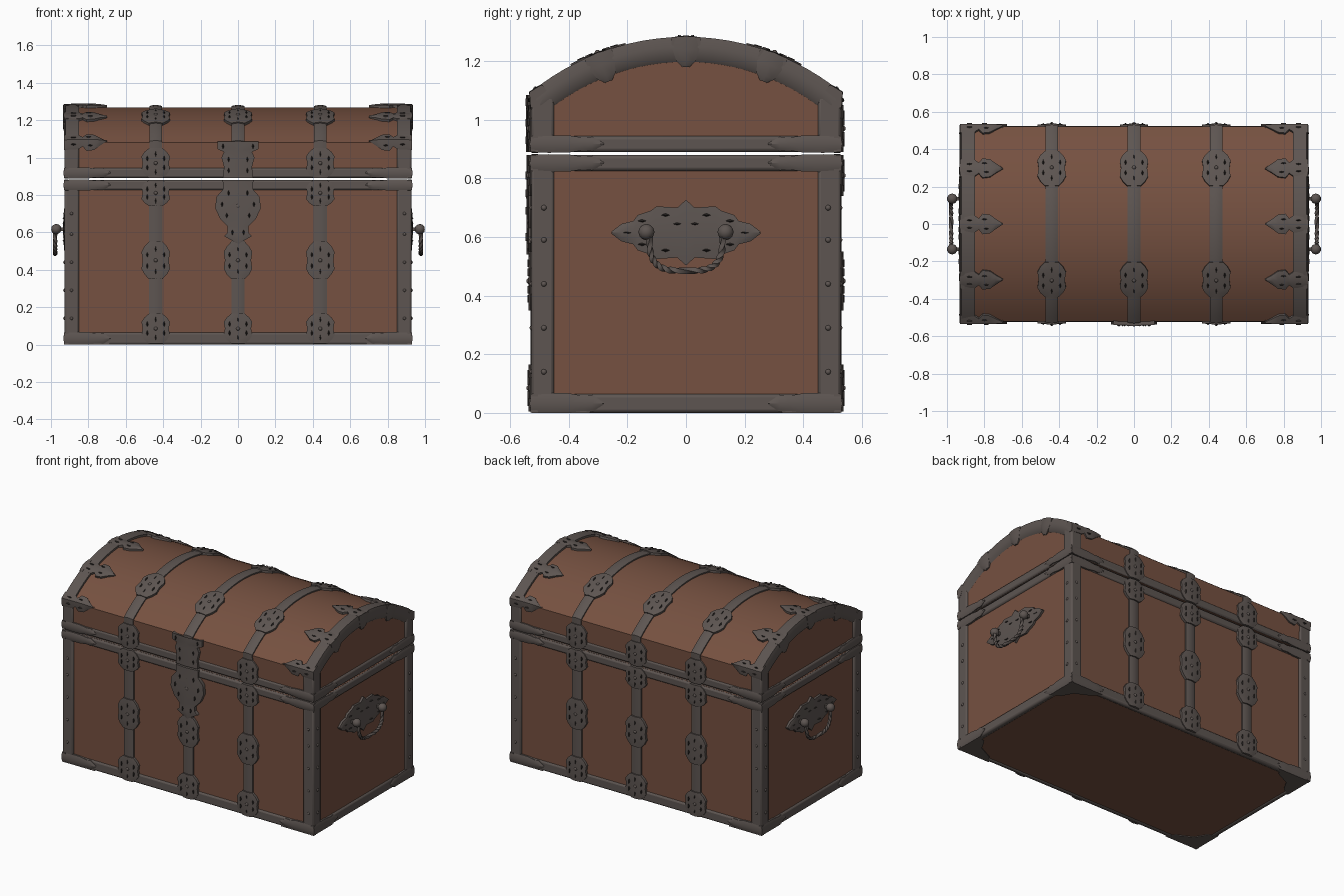
import bpy, bmesh, math
from mathutils import Matrix, Vector

cube = bpy.data.objects.get("Cube")
if cube:
    bpy.data.objects.remove(cube, do_unlink=True)


def material(name, rgb):
    m = bpy.data.materials.new(name)
    m.use_nodes = True
    m.diffuse_color = (*rgb, 1)
    m.node_tree.nodes["Principled BSDF"].inputs["Base Color"].default_value = (*rgb, 1)
    return m


WOOD = material("red brown wood", (0.18, 0.082, 0.052))
IRON = material("dull iron", (0.11, 0.091, 0.083))
DARK = material("dark iron", (0.03, 0.025, 0.023))

# Half sizes and the circle of the domed lid
X, Y, R = 0.93, 0.53, 0.834
BODY_TOP, LID, WALL = 0.88, 0.89, 0.2
ANGLE = math.asin(Y / R)
CENTRE = LID + WALL - R * math.cos(ANGLE)
TOTAL = 2 * WALL + 2 * ANGLE * R


def loft(bm, rings):
    rows = [[bm.verts.new(p) for p in ring] for ring in rings]
    n = len(rows[0])
    for a, b in zip(rows, rows[1:]):
        for i in range(n):
            j = (i + 1) % n
            bm.faces.new((a[i], a[j], b[j], b[i]))
    bm.faces.new(rows[0])
    bm.faces.new(rows[-1])


def ribbon(bm, place, stations, v0=0.0):
    """Raised plate: stations are (position, half width, lift)."""
    loft(bm, [[place(t, v0 + k * w, h) for k, h in
               ((-1, -0.025), (-1, lift - 0.003), (-0.7, lift), (0, lift + 0.004),
                (0.7, lift), (1, lift - 0.003), (1, -0.025))]
              for t, w, lift in stations])


def spots(bm, place, points, lift):
    for t, v in points:
        ribbon(bm, place, [(t - 0.013, 0.001, lift), (t, 0.006, lift), (t + 0.013, 0.001, lift)], v)


def box(bm, lo, hi):
    lo, hi = Vector(lo), Vector(hi)
    bmesh.ops.create_cube(bm, size=1, matrix=Matrix.Translation((lo + hi) / 2)
                          @ Matrix.Diagonal((*(hi - lo), 1)))


def ball(bm, centre, r):
    bmesh.ops.create_icosphere(bm, subdivisions=2, radius=r, matrix=Matrix.Translation(centre))


def finish(bm, name, mat, bevel=0, angle=35):
    bmesh.ops.recalc_face_normals(bm, faces=bm.faces)
    mesh = bpy.data.meshes.new(name)
    bm.to_mesh(mesh)
    bm.free()
    mesh.materials.append(mat)
    ob = bpy.data.objects.new(name, mesh)
    bpy.context.collection.objects.link(ob)
    if bevel:
        mod = ob.modifiers.new("rounded edges", "BEVEL")
        mod.width, mod.segments = bevel, 2
    bpy.ops.object.select_all(action="DESELECT")
    ob.select_set(True)
    bpy.context.view_layer.objects.active = ob
    bpy.ops.object.shade_smooth_by_angle(angle=math.radians(angle))
    return ob


def lid_point(s, off):
    """Point on the lid outline, measured from the front lower edge."""
    if s < WALL:
        return -Y - off, LID + s
    if s > TOTAL - WALL:
        return Y + off, LID + TOTAL - s
    a = (s - WALL) / R - ANGLE
    return (R + off) * math.sin(a), CENTRE + (R + off) * math.cos(a)


# Wooden body and domed lid
bm = bmesh.new()
box(bm, (-X + 0.015, -Y + 0.015, 0.005), (X - 0.015, Y - 0.015, BODY_TOP))
finish(bm, "chest_body", WOOD)

ARC = [WALL + 2 * ANGLE * R * i / 24 for i in range(25)]
bm = bmesh.new()
outline = [lid_point(s, -0.013) for s in [0.0] + ARC + [TOTAL]]
loft(bm, [[(x, y, z) for y, z in outline] for x in (-X + 0.015, X - 0.015)])
finish(bm, "domed_lid", WOOD, angle=30)

# Edge rails and corner posts
rails, posts = bmesh.new(), bmesh.new()
LEVELS = [(0, 0.065), (0.825, BODY_TOP), (LID, 0.945)]
for z0, z1 in LEVELS:
    for k in (-1, 1):
        ya, yb = sorted((k * 0.525, k * 0.49))
        box(rails, (-X + 0.005, ya, z0), (X - 0.005, yb, z1))
        xa, xb = sorted((k * 0.925, k * 0.89))
        box(rails, (xa, -Y + 0.005, z0), (xb, Y - 0.005, z1))
for sx in (-1, 1):
    for sy in (-1, 1):
        xs, ys = sorted((sx * 0.928, sx * 0.85)), sorted((sy * 0.528, sy * 0.45))
        for z0, z1 in ((0.003, BODY_TOP), (LID, LID + WALL - 0.01)):
            box(posts, (xs[0], ys[0], z0), (xs[1], ys[1], z1))
finish(rails, "edge_rails", IRON, bevel=0.012)
finish(posts, "corner_posts", IRON, bevel=0.01)

# Leaf sleeves over the rail ends, and corner plates underneath
bm = bmesh.new()
SLEEVE = [(0, 0.033), (0.06, 0.036), (0.13, 0.035), (0.18, 0.026), (0.21, 0.03), (0.25, 0.003)]
for sx in (-1, 1):
    for sy in (-1, 1):
        for z0, z1 in LEVELS:
            mid = (z0 + z1) / 2
            def long_side(t, v, h):
                return sx * (X - t), sy * (Y + h), max(mid + v, 0.001)
            def short_side(t, v, h):
                return sx * (X + h), sy * (Y - t), max(mid + v, 0.001)
            for place in (long_side, short_side):
                half = (z1 - z0) / 2 / 0.033
                ribbon(bm, place, [(t, w * half, 0) for t, w in SLEEVE])
        tri = [(0, 0), (0.24, 0), (0.2, 0.05), (0.1, 0.1), (0.06, 0.17), (0, 0.2)]
        loft(bm, [[(sx * (X - 0.003 - a), sy * (Y - 0.003 - b), z) for a, b in tri] for z in (0, 0.012)])
finish(bm, "corner_sleeves", IRON)

# Arched trim on both lid ends, with wrapped joints and leaf points
arch, leaves, pits = bmesh.new(), bmesh.new(), bmesh.new()
SECTION = [(0.85, 0), (0.922, 0.003), (0.931, -0.03), (0.926, -0.07), (0.908, -0.09), (0.85, -0.03)]
LEAF = [(0, 0.05, 0.002), (0.08, 0.045, 0.004), (0.1, 0.03, 0.004), (0.12, 0.055, 0.004),
        (0.16, 0.05, 0.004), (0.19, 0.028, 0.002), (0.23, 0.002, -0.004)]
SIDE = WALL + R * (ANGLE - math.asin(0.3 / R))
for sx in (-1, 1):
    loft(arch, [[(sx * x, *lid_point(s, o)) for x, o in SECTION] for s in ARC])
    for s in (WALL, SIDE, TOTAL / 2, TOTAL - SIDE, TOTAL - WALL):
        def on_dome(t, v, h):
            return (sx * (X - t), *lid_point(s + v, h))
        ribbon(leaves, on_dome, LEAF)
        spots(pits, on_dome, [(0.05, 0.02), (0.05, -0.02), (0.13, 0.025), (0.14, -0.025)], 0.006)
        if WALL < s < TOTAL - WALL:
            def on_end(t, v, h):
                return (sx * (X + h), *lid_point(s + v, -t))
            ribbon(leaves, on_end, [(-0.004, 0.05, 0), (0.04, 0.048, 0.003), (0.08, 0.036, 0), (0.1, 0.015, -0.008)])
finish(arch, "lid_end_arches", IRON, angle=50)
finish(leaves, "lid_leaf_points", IRON)

# Straps with medallions over front, lid and back
MEDAL = [(-0.1, 0.036), (-0.075, 0.06), (-0.045, 0.076), (0, 0.07), (0.045, 0.076), (0.075, 0.06), (0.1, 0.036)]
HOLES = [(-0.06, 0), (0.06, 0), (-0.03, 0.045), (-0.03, -0.045), (0.03, 0.045), (0.03, -0.045)]
straps, medals, studs = bmesh.new(), bmesh.new(), bmesh.new()


def medallion(place, centre, size=1.0):
    ribbon(medals, place, [(centre + t * size, w, 0.004) for t, w in MEDAL])
    spots(pits, place, [(centre + t * size, v) for t, v in HOLES], 0.007)
    ball(studs, place(centre, 0, 0.004), 0.011)


for cx in (-0.44, 0, 0.44):
    for sy in (-1, 1):
        def on_wall(t, v, h):
            return cx + v, sy * (Y + h), t
        ribbon(straps, on_wall, [(0.005, 0.035, -0.004), (BODY_TOP, 0.035, -0.004)])
        medallion(on_wall, 0.45)
        medallion(on_wall, 0.085, 0.8)
        medallion(on_wall, 0.81, 0.7)

    def on_lid(t, v, h):
        return (cx + v, *lid_point(t, h))
    ribbon(straps, on_lid, [(s, 0.034, -0.002) for s in [0.0] + ARC + [TOTAL]])
    for s, size in ((0.08, 0.8), (SIDE, 1), (TOTAL - SIDE, 1), (TOTAL - 0.08, 0.8)):
        medallion(on_lid, s, size)
finish(straps, "iron_straps", IRON)
finish(medals, "strap_medallions", IRON)


# Lock plate and hasp
def on_front(t, v, h):
    return v, -Y - h, t


bm = bmesh.new()
LOCK = [(0.54, 0.004), (0.58, 0.075), (0.6, 0.055), (0.63, 0.055), (0.67, 0.095), (0.73, 0.122),
        (0.79, 0.115), (0.83, 0.08), (BODY_TOP, 0.082)]
HASP = [(LID, 0.08), (0.95, 0.075), (1.0, 0.088), (1.03, 0.075), (1.045, 0.11), (1.085, 0.11), (1.075, 0.05)]
ribbon(bm, on_front, [(t, w, 0.01) for t, w in LOCK])
ribbon(bm, on_front, [(t, w, 0.012) for t, w in HASP])
finish(bm, "lock_and_hasp", IRON)
for k in (-1, 1):
    spots(pits, on_front, [(z, k * v) for z, v in ((0.6, 0.03), (0.69, 0.06), (0.75, 0.085), (0.81, 0.05),
                                                  (0.93, 0.05), (0.99, 0.05), (1.06, 0.08))], 0.014)
ball(studs, on_front(0.74, 0, 0), 0.018)

# Handles: plate, knobs, twisted bail
plates, bails = bmesh.new(), bmesh.new()
PLATE = [(0.255, 0.003), (0.22, 0.03), (0.18, 0.04), (0.165, 0.06), (0.12, 0.075), (0.1, 0.09), (0.03, 0.085)]
for sx in (-1, 1):
    def on_side(t, v, h):
        return sx * (X - 0.008 + h), t, 0.615 + v
    full = [(-t, w) for t, w in PLATE] + [(0, 0.112)] + [(t, w) for t, w in PLATE[::-1]]
    ribbon(plates, on_side, [(t, w, 0.01) for t, w in full])
    for k in (-1, 1):
        spots(pits, on_side, [(k * t, v) for t, v in ((0.2, 0), (0.15, 0.04), (0.15, -0.04), (0.07, 0.06),
                                                     (0.07, -0.06), (0.03, 0.03))], 0.012)
        box(bails, (min(sx * 0.92, sx * 0.975), k * 0.135 - 0.01, 0.607),
            (max(sx * 0.92, sx * 0.975), k * 0.135 + 0.01, 0.627))
        ball(bails, (sx * 0.972, k * 0.135, 0.617), 0.028)
    rings = []
    for i in range(49):
        a = math.pi * i / 48
        c, s = math.cos(a), math.sin(a)
        y, z = 0.125 * math.copysign(abs(c) ** 0.6, c), 0.61 - 0.125 * s ** 0.6
        ring = []
        for q in range(4):
            b = q * math.pi / 2 + i * 0.4
            d = 0.012 * math.cos(b)
            ring.append((sx * (0.978 + 0.012 * math.sin(b)), y + d * c, z - d * s))
        rings.append(ring)
    loft(bails, rings)
finish(plates, "handle_plates", IRON)
finish(bails, "handles", IRON)

# Studs along the corner posts
for sx in (-1, 1):
    for sy in (-1, 1):
        for z in (0.14, 0.29, 0.44, 0.59, 0.7):
            ball(studs, (sx * 0.925, sy * 0.485, z), 0.01)
            ball(studs, (sx * 0.89, sy * 0.525, z), 0.009)
finish(studs, "studs", IRON)
finish(pits, "pierced_marks", DARK)
